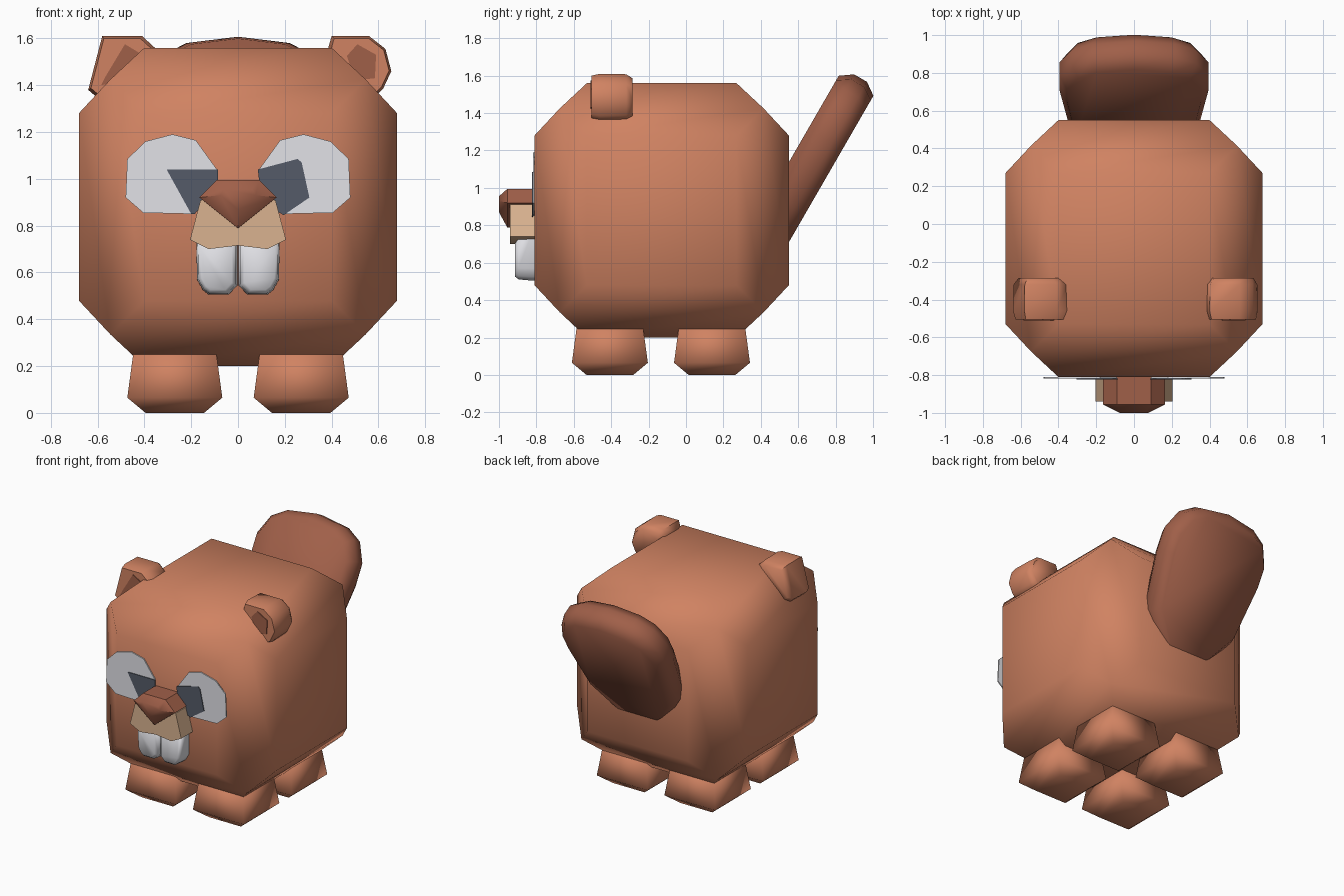
import bpy, bmesh, math
from mathutils import Matrix

if "Cube" in bpy.data.objects:
    bpy.data.objects.remove(bpy.data.objects["Cube"], do_unlink=True)


def material(name, r, g, b):
    m = bpy.data.materials.new(name)
    m.use_nodes = True
    m.diffuse_color = (r, g, b, 1)
    bsdf = next(n for n in m.node_tree.nodes if n.type == 'BSDF_PRINCIPLED')
    bsdf.inputs["Base Color"].default_value = (r, g, b, 1)
    bsdf.inputs["Roughness"].default_value = 0.8
    return m


FUR = material("orange brown fur", .63, .225, .122)
BROWN = material("dark brown", .35, .115, .066)
TAN = material("tan muzzle", .70, .45, .28)
WHITE = material("tooth and eye white", .80, .80, .84)
SLATE = material("slate pupil", .09, .105, .14)


def finish(bm, name, mat, angle):
    bmesh.ops.recalc_face_normals(bm, faces=bm.faces[:])
    mesh = bpy.data.meshes.new(name)
    bm.to_mesh(mesh)
    bm.free()
    mesh.materials.append(mat)
    ob = bpy.data.objects.new(name, mesh)
    bpy.context.collection.objects.link(ob)
    bpy.ops.object.select_all(action='DESELECT')
    ob.select_set(True)
    bpy.context.view_layer.objects.active = ob
    if angle:
        bpy.ops.object.shade_smooth_by_angle(angle=math.radians(angle))
    return ob


def loft(rings, name, mat, angle, matrix=None):
    """Skin matching rings of points and cap both ends."""
    bm = bmesh.new()
    loops = [[bm.verts.new(p) for p in ring] for ring in rings]
    n = len(loops[0])
    for a, b in zip(loops, loops[1:]):
        for i in range(n):
            j = (i + 1) % n
            bm.faces.new((a[i], a[j], b[j], b[i]))
    bm.faces.new(loops[0])
    bm.faces.new(loops[-1])
    if matrix:
        bm.transform(matrix)
    return finish(bm, name, mat, angle)


def slab(outline, layers, name, mat, angle=0, matrix=None, side=1):
    """Outline in x and z, stacked along y as (y, scale about the middle)."""
    cx = sum(p[0] for p in outline) / len(outline)
    cz = sum(p[1] for p in outline) / len(outline)
    rings = [[(side * (cx + (x - cx) * s), y, cz + (z - cz) * s) for x, z in outline]
             for y, s in layers]
    return loft(rings, name, mat, angle, matrix)


def symmetric(half):
    """Close a half outline, running from top to bottom, across x = 0."""
    return half + [(-x, z) for x, z in reversed(half) if x > 0]


# Body: a cube with each side inset and raised
bm = bmesh.new()
bmesh.ops.create_cube(bm, size=1.09)
bmesh.ops.inset_individual(bm, faces=bm.faces[:], thickness=.205, depth=.135)
bm.transform(Matrix.Translation((0, -.13, .88)))
finish(bm, "body", FUR, 180)

# Feet: tapered blocks with softened top and bottom
for end, y in (("front", -.407), ("back", .139)):
    for label, x in (("left", .27), ("right", -.27)):
        rings = [[(x + sx * h, y + sy * h, z) for sx, sy in ((-1, -1), (1, -1), (1, 1), (-1, 1))]
                 for z, h in ((0, .125), (.065, .203), (.25, .178), (.27, .15))]
        loft(rings, f"{end}_{label}_foot", FUR, 180)

# Tail: a paddle leaning back
tail = symmetric([(0, .776), (.22, .745), (.33, .68), (.395, .55), (.395, .40),
                  (.34, 0), (.2, -.2), (.1, -.3)])
slab(tail, ((-.107, .9), (-.04, 1), (.04, 1), (.107, .9)), "tail", BROWN, 60,
     Matrix.Translation((0, .545, .915)) @ Matrix.Rotation(math.radians(-30), 4, 'X'))

# Ears with darker inner plates
ears = {
    "left": ([(.40, 1.61), (.56, 1.61), (.63, 1.555), (.655, 1.46), (.62, 1.385),
              (.59, 1.355), (.45, 1.38), (.38, 1.54)],
             [(.465, 1.525), (.51, 1.575), (.59, 1.53), (.585, 1.43), (.5, 1.42)]),
    "right": ([(-.58, 1.61), (-.41, 1.61), (-.35, 1.555), (-.38, 1.44), (-.5, 1.37),
               (-.605, 1.35), (-.64, 1.38)],
              [(-.483, 1.575), (-.40, 1.525), (-.48, 1.42), (-.585, 1.40), (-.57, 1.43)]),
}
for label, (outer, inner) in ears.items():
    slab(outer, ((-.505, .92), (-.46, 1), (-.32, .98), (-.285, .8)), label + "_ear", FUR, 60)
    slab(inner, ((-.511, 1), (-.503, 1)), label + "_inner_ear", BROWN)

# Eyes: flat plates with pupils
eye = [(.09, 1.04), (.18, 1.165), (.28, 1.19), (.395, 1.16), (.473, 1.085),
       (.48, .92), (.405, .855), (.20, .85), (.09, .93)]
pupils = {
    "left": [(.085, 1.04), (.255, 1.085), (.272, 1.07), (.305, .92), (.195, .845), (.1, .9)],
    "right": [(-.305, 1.04), (-.085, 1.04), (-.085, .97), (-.185, .85), (-.2, .85)],
}
for label, side in (("left", 1), ("right", -1)):
    slab(eye, ((-.819, 1), (-.811, 1)), label + "_eye", WHITE, side=side)
    slab(pupils[label], ((-.824, 1), (-.8185, 1)), label + "_pupil", SLATE)

# Nose: a wedge with a smaller front
nose = [(.09, .995), (.165, .92), (0, .788), (-.165, .92), (-.09, .995)]
tip = [(.06, .955), (.075, .93), (0, .87), (-.075, .93), (-.06, .955)]
loft([[(x, y, z) for x, z in pts] for y, pts in ((-.79, nose), (-.955, nose), (-1, tip))],
     "nose", BROWN, 40)

# Muzzle
muzzle = [(.16, .91), (.205, .74), (.125, .70), (0, .715), (-.125, .70), (-.205, .74), (-.16, .91)]
slab(muzzle, ((-.79, 1), (-.94, 1)), "muzzle", TAN, 40)

# Front teeth
tooth = [(.003, .74), (.178, .74), (.175, .57), (.15, .525), (.125, .505), (.04, .505), (.003, .545)]
for label, side in (("left", 1), ("right", -1)):
    slab(tooth, ((-.78, 1), (-.83, 1), (-.895, .93), (-.915, .75)), label + "_tooth", WHITE, 80, side=side)
